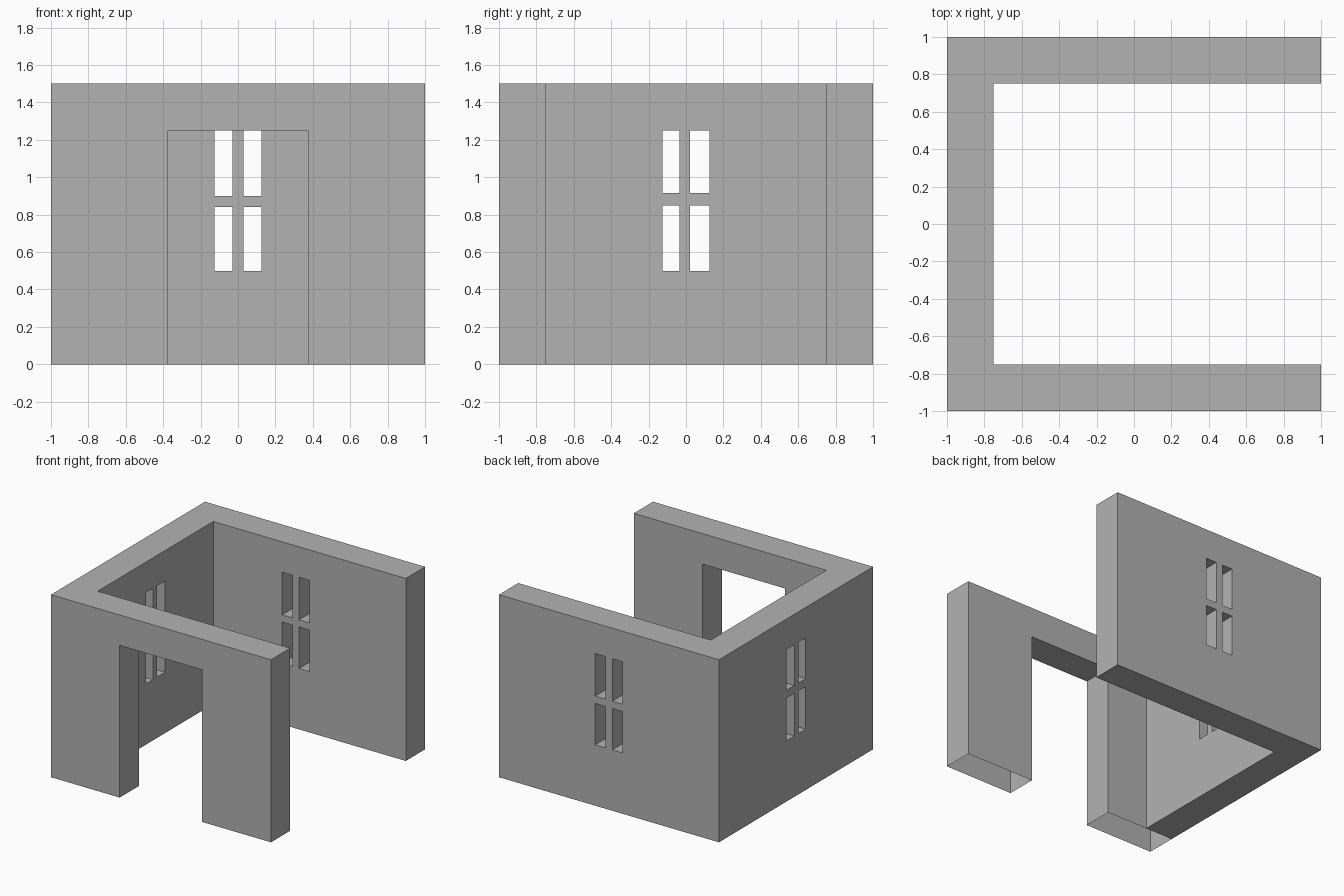
import bpy, bmesh
from mathutils import Matrix, Vector

cube = bpy.data.objects.get("Cube")
if cube:
    bpy.data.objects.remove(cube, do_unlink=True)

HEIGHT, INNER = 1.5, 0.75


def add_object(name, bm):
    bmesh.ops.recalc_face_normals(bm, faces=bm.faces)
    mesh = bpy.data.meshes.new(name)
    bm.to_mesh(mesh)
    bm.free()
    obj = bpy.data.objects.new(name, mesh)
    bpy.context.collection.objects.link(obj)
    return obj


def add_box(bm, low, high):
    low, high = Vector(low), Vector(high)
    place = Matrix.Translation((low + high) / 2) @ Matrix.Diagonal((*(high - low), 1))
    bmesh.ops.create_cube(bm, size=1, matrix=place)


# Three connected walls: U-shaped plan, open on the +x side
plan = [(-1, -1), (1, -1), (1, -INNER), (-INNER, -INNER),
        (-INNER, INNER), (1, INNER), (1, 1), (-1, 1)]
bm = bmesh.new()
base = bm.faces.new([bm.verts.new((x, y, 0)) for x, y in plan])
up = bmesh.ops.extrude_face_region(bm, geom=[base], use_keep_orig=True)
bmesh.ops.translate(bm, vec=(0, 0, HEIGHT),
                    verts=[v for v in up["geom"] if isinstance(v, bmesh.types.BMVert)])
walls = add_object("walls", bm)

# Doorway and the two four-pane windows
bm = bmesh.new()
add_box(bm, (-0.375, -1.2, -0.2), (0.375, -0.6, 1.25))
for left, right in ((-0.125, -0.03), (0.03, 0.125)):
    for low, high in ((0.5, 0.84), (0.9, 1.25)):
        add_box(bm, (left, 0.6, low), (right, 1.2, high))
for left, right in ((-0.125, -0.035), (0.022, 0.125)):
    for low, high in ((0.5, 0.85), (0.915, 1.25)):
        add_box(bm, (-1.2, left, low), (-0.6, right, high))
cutter = add_object("opening_cutter", bm)
cutter.hide_render = True

cut = walls.modifiers.new("openings", "BOOLEAN")
cut.operation, cut.solver, cut.object = "DIFFERENCE", "EXACT", cutter
bpy.context.view_layer.objects.active = walls
bpy.ops.object.modifier_apply(modifier=cut.name)
bpy.data.objects.remove(cutter, do_unlink=True)

# Underside: closed below the side and back walls, open below the front wall
bm = bmesh.new()
bm.from_mesh(walls.data)
under = [f for f in bm.faces if f.normal.z < -0.9 and f.calc_center_median().z < 0.01]
bmesh.ops.delete(bm, geom=under, context="FACES")
sole = [(-1, -INNER)] + plan[3:]
face = bm.faces.new([bm.verts.new((x, y, 0)) for x, y in sole])
face.normal_update()
if face.normal.z > 0:
    face.normal_flip()
bmesh.ops.remove_doubles(bm, verts=bm.verts, dist=0.0001)
bm.to_mesh(walls.data)
bm.free()

# Plain grey
grey = bpy.data.materials.new("plain_grey")
grey.use_nodes = True
colour = (0.448, 0.448, 0.448, 1)
grey.diffuse_color = colour
grey.node_tree.nodes["Principled BSDF"].inputs["Base Color"].default_value = colour
walls.data.materials.clear()
walls.data.materials.append(grey)
for poly in walls.data.polygons:
    poly.material_index = 0
    poly.use_smooth = False
